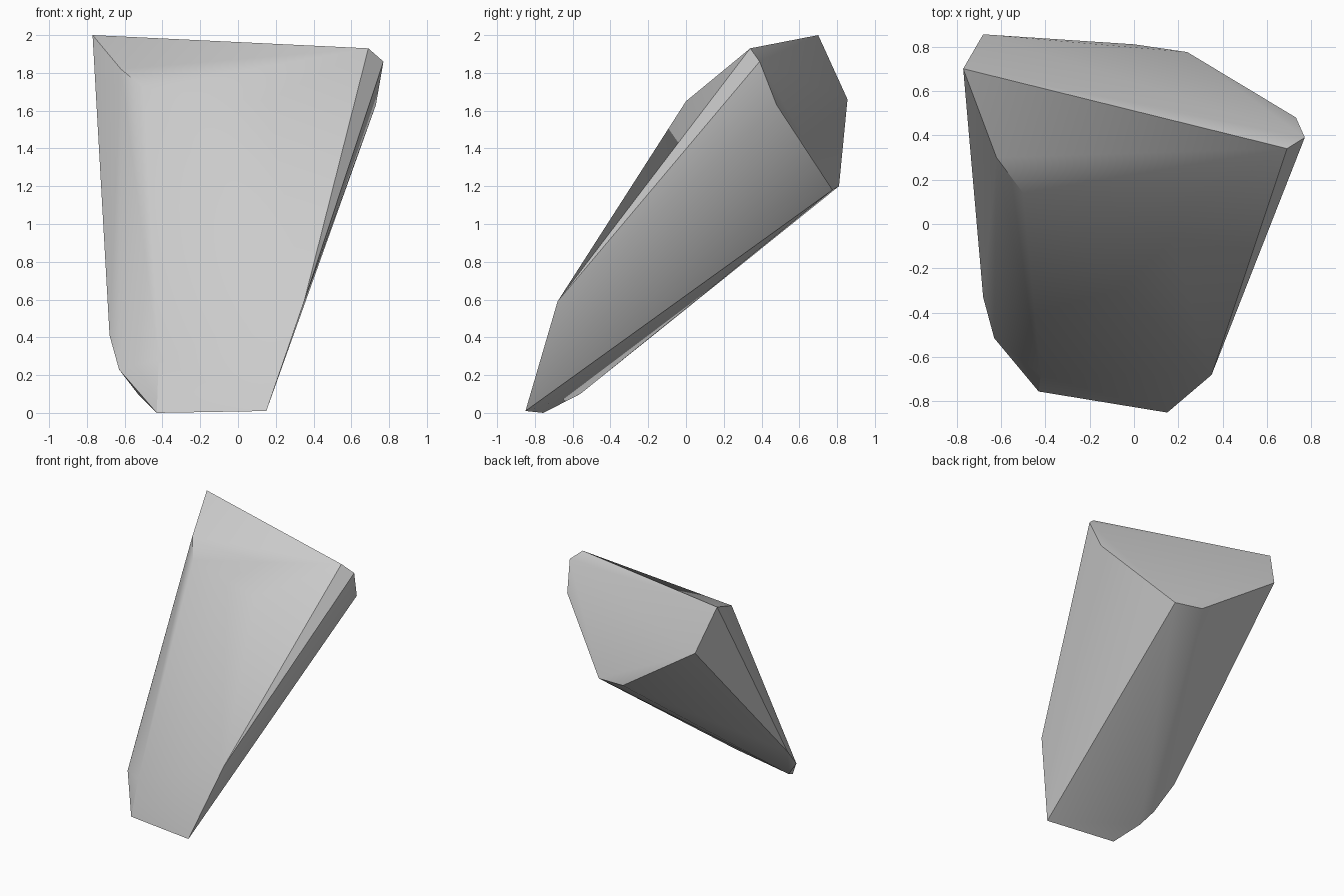
import bpy
import bmesh
import math

cube = bpy.data.objects.get("Cube")
if cube:
    bpy.data.objects.remove(cube, do_unlink=True)


def make_material(name, colour):
    mat = bpy.data.materials.new(name)
    mat.use_nodes = True
    mat.diffuse_color = colour
    mat.node_tree.nodes["Principled BSDF"].inputs["Base Color"].default_value = colour
    return mat


def make_hull(name, sections, material, smooth_angle):
    """Wrap a convex shell around the corner points of all sections."""
    bm = bmesh.new()
    for section in sections:
        for point in section:
            bm.verts.new(point)
    result = bmesh.ops.convex_hull(bm, input=list(bm.verts))
    unused = {g for key in ("geom_interior", "geom_unused") for g in result[key]
              if isinstance(g, bmesh.types.BMVert)}
    bmesh.ops.delete(bm, geom=list(unused), context="VERTS")
    bmesh.ops.recalc_face_normals(bm, faces=list(bm.faces))
    mesh = bpy.data.meshes.new(name)
    bm.to_mesh(mesh)
    bm.free()
    mesh.materials.append(material)
    obj = bpy.data.objects.new(name, mesh)
    bpy.context.collection.objects.link(obj)
    bpy.ops.object.select_all(action="DESELECT")
    obj.select_set(True)
    bpy.context.view_layer.objects.active = obj
    bpy.ops.object.shade_smooth_by_angle(angle=math.radians(smooth_angle))
    return obj


# Narrow foot of the stone
foot = [(0.15, -0.85, 0.01), (-0.43, -0.755, 0.0), (-0.53, -0.56, 0.1)]

# Lower bends of the front and of the right side
lower_bend = [(0.35, -0.68, 0.59), (-0.42, -0.68, 0.28),
              (-0.63, -0.515, 0.23), (-0.68, -0.33, 0.41)]

# Upper bend, where the front turns into the sloping brow
upper_bend = [(0.15, 0.0, 1.65), (-0.5, 0.14, 1.72), (-0.62, 0.3, 1.82)]

# Rim of the broad flat back end
back_rim = [(-0.77, 0.7, 2.0), (0.69, 0.34, 1.93), (0.77, 0.39, 1.86),
            (0.73, 0.48, 1.63), (0.24, 0.775, 1.18), (0.0, 0.81, 1.2),
            (-0.68, 0.855, 1.66)]

grey = make_material("stone grey", (0.6, 0.6, 0.6, 1.0))
make_hull("stone_shard", [foot, lower_bend, upper_bend, back_rim], grey, 30)
